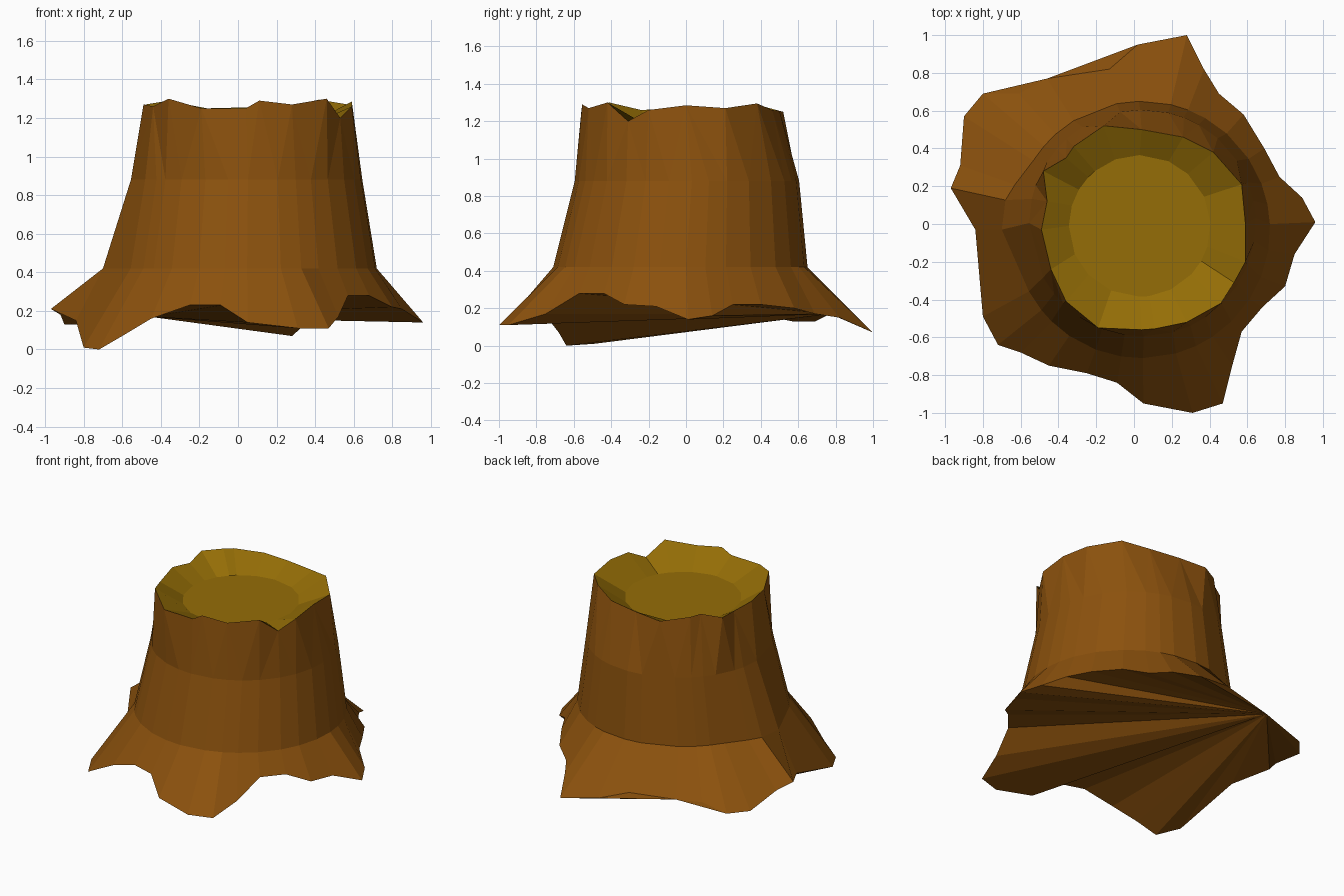
import bpy, bmesh
from math import atan2, cos, sin, tau, pi

if "Cube" in bpy.data.objects:
    bpy.data.objects.remove(bpy.data.objects["Cube"])

CX, CY = 0.04, -0.03

# Jagged root outline, counter-clockwise from +x
ROOTS = [(.96, .01, .14), (.89, .14, .16), (.77, .25, .22), (.69, .40, .22),
         (.58, .58, .20), (.45, .69, .17), (.37, .82, .15), (.28, 1.0, .07),
         (.02, .95, .12), (-.13, .82, .15), (-.46, .77, .17), (-.61, .69, .16),
         (-.80, .69, .13), (-.90, .57, .13), (-.92, .31, .18), (-.97, .19, .21),
         (-.84, -.03, .15), (-.80, -.49, .01), (-.72, -.64, 0), (-.60, -.68, .07),
         (-.45, -.75, .16), (-.25, -.79, .23), (-.09, -.84, .23), (.05, -.95, .14),
         (.31, -1.0, .11), (.47, -.95, .11), (.52, -.75, .17), (.57, -.57, .28),
         (.68, -.44, .28), (.80, -.33, .22), (.85, -.16, .21)]

# Splintered rim of the cut, counter-clockwise from +x
RIM = [(.59, 0, 1.285), (.57, .21, 1.27), (.42, .38, 1.295), (.26, .46, 1.26),
       (.04, .50, 1.255), (-.16, .52, 1.25), (-.32, .41, 1.28), (-.36, .35, 1.29),
       (-.48, .28, 1.27), (-.46, .12, 1.25), (-.49, -.03, 1.27), (-.44, -.24, 1.26),
       (-.36, -.41, 1.30), (-.19, -.55, 1.25), (.04, -.56, 1.25), (.11, -.555, 1.29),
       (.28, -.52, 1.27), (.46, -.42, 1.30), (.53, -.31, 1.20), (.59, -.20, 1.26)]


def angle(p):
    return atan2(p[1] - CY, p[0] - CX) % tau


def circle(like, cx, cy, r, z, bump=0):
    """Ring at the angles of another loop, with an optional ridge on the -x side."""
    pts = []
    for a in map(angle, like):
        rr = r + bump * max(0, 1 - abs(a - pi + .1) / .4)
        pts.append((cx + rr * cos(a), cy + rr * sin(a), z))
    return pts


def stitch(bm, low, high):
    """Triangle strip between two closed loops of different counts, by angle."""
    low = sorted(low, key=lambda v: angle(v.co))
    high = sorted(high, key=lambda v: angle(v.co))
    n, m, i, j = len(low), len(high), 0, 0
    ang = lambda loop, k: angle(loop[k % len(loop)].co) + tau * (k // len(loop))
    while i < n or j < m:
        if j == m or (i < n and ang(low, i + 1) <= ang(high, j + 1)):
            bm.faces.new((low[i % n], low[(i + 1) % n], high[j % m]))
            i += 1
        else:
            bm.faces.new((low[i % n], high[(j + 1) % m], high[j % m]))
            j += 1


def loft(bm, low, high):
    for k in range(len(low)):
        q = (k + 1) % len(low)
        bm.faces.new((low[k], low[q], high[q], high[k]))


def ring(bm, pts):
    return [bm.verts.new(p) for p in pts]


def finish(bm, name, color):
    me = bpy.data.meshes.new(name)
    bm.to_mesh(me)
    bm.free()
    mat = bpy.data.materials.new(name + "_material")
    mat.diffuse_color = color
    mat.use_nodes = True
    mat.node_tree.nodes["Principled BSDF"].inputs["Base Color"].default_value = mat.diffuse_color
    me.materials.append(mat)
    bpy.context.collection.objects.link(bpy.data.objects.new(name, me))


# Bark: flared roots and tapering trunk
bm = bmesh.new()
roots = ring(bm, ROOTS)
collar = ring(bm, circle(ROOTS, .04, -.03, .68, .42, .08))
waist = ring(bm, circle(ROOTS, .045, .005, .6, .88))
rim = ring(bm, RIM)
loft(bm, roots, collar)
loft(bm, collar, waist)
stitch(bm, waist, rim)
# Underside: fan from the back-left edge
n, pivot = len(roots), 10
for k in range(1, n - 1):
    bm.faces.new((roots[pivot], roots[(pivot + k + 1) % n], roots[(pivot + k) % n]))
finish(bm, "bark", (.26, .083, .004, 1))

# Cut wood: sloping splinters down to a flat floor
bm = bmesh.new()
rim = ring(bm, RIM)
floor = ring(bm, circle(RIM, .03, -.01, .375, 1.17))
loft(bm, rim, floor)
bm.faces.new(floor)
finish(bm, "cut_wood", (.30, .155, .002, 1))
